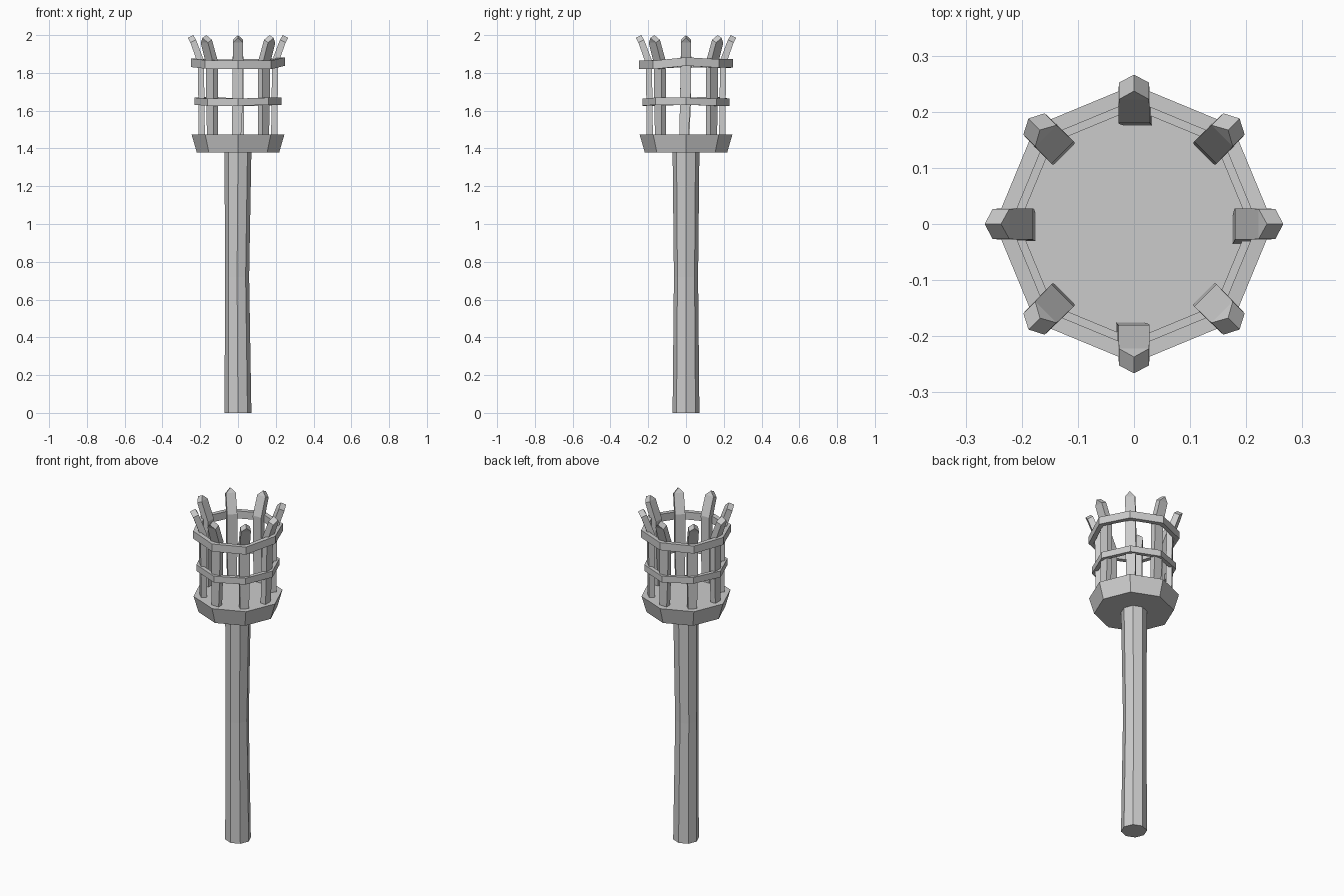
import bpy, math
from mathutils import Vector

if "Cube" in bpy.data.objects:
    bpy.data.objects.remove(bpy.data.objects["Cube"])

N = 8

def make(name, verts, faces):
    me = bpy.data.meshes.new(name)
    me.from_pydata(verts, [], faces)
    me.update()
    ob = bpy.data.objects.new(name, me)
    bpy.context.collection.objects.link(ob)
    return ob

def bridge(a, b, n):
    """Quads joining two loops of n vertices starting at a and b."""
    return [(a + i, a + (i + 1) % n, b + (i + 1) % n, b + i) for i in range(n)]

def polar(r, i, z, dx=0, dy=0):
    a = math.tau * i / N
    return (r * math.cos(a) + dx, r * math.sin(a) + dy, z)

def lathe(name, rings):
    """Closed octagonal solid from (radius, z, dx, dy) rings."""
    verts = [polar(r, i, z, dx, dy) for r, z, dx, dy in rings for i in range(N)]
    faces = [tuple(reversed(range(N))), tuple(range(len(verts) - N, len(verts)))]
    for k in range(len(rings) - 1):
        faces += bridge(k * N, (k + 1) * N, N)
    return make(name, verts, faces)

def hoop(name, r_in, r_out, height, zs):
    """Octagonal band whose corners sit at slightly uneven heights."""
    verts = []
    for r, s in ((r_out, -1), (r_out, 1), (r_in, 1), (r_in, -1)):
        verts += [polar(r, i, zs[i] + s * height / 2) for i in range(N)]
    faces = []
    for k in range(4):
        faces += bridge(k * N, (k + 1) % 4 * N, N)
    return make(name, verts, faces)

def prong(name, i, skew):
    """Upright slat, bent outwards near the top, with a pointed roof end."""
    # each section: inner r, inner z, outer r, outer z, half width, sideways shift
    sections = [(0.175, 1.46, 0.208, 1.46, 0.024, skew),
                (0.178, 1.65, 0.210, 1.65, 0.028, skew * 0.3),
                (0.180, 1.865, 0.213, 1.85, 0.028, 0),
                (0.222, 1.975, 0.252, 1.96, 0.027, 0)]
    a = math.tau * i / N
    u, t = Vector((math.cos(a), math.sin(a), 0)), Vector((-math.sin(a), math.cos(a), 0))
    up = Vector((0, 0, 1))
    verts = []
    for ri, zi, ro, zo, w, s in sections:
        verts += [u * ri + t * (s - w) + up * zi, u * ro + t * (s - w) + up * zo,
                  u * ro + t * (s + w) + up * zo, u * ri + t * (s + w) + up * zi]
    verts += [u * 0.237 + up * 2.0, u * 0.266 + up * 1.985]
    faces = [(3, 2, 1, 0)]
    for k in range(3):
        faces += bridge(k * 4, k * 4 + 4, 4)
    faces += [(12, 13, 17, 16), (14, 15, 16, 17), (13, 14, 17), (15, 12, 16)]
    return make(name, verts, faces)

# Pole, slightly thinner in the middle
lathe("pole", [(0.071, 0, 0, 0), (0.064, 0.72, -0.005, 0), (0.071, 1.39, 0, 0)])

# Flared octagonal cup
lathe("cup", [(0.218, 1.378, 0, 0), (0.246, 1.475, 0, 0)])

# Basket hoops
hoop("lower_hoop", 0.205, 0.230, 0.038,
     [1.65, 1.645, 1.645, 1.655, 1.65, 1.645, 1.645, 1.65])
hoop("upper_hoop", 0.220, 0.248, 0.045,
     [1.86, 1.85, 1.85, 1.848, 1.853, 1.845, 1.842, 1.842])

# Ring of prongs
skews = [-0.012, 0, -0.008, 0, 0.006, 0, -0.008, 0]
for i in range(N):
    prong(f"prong_{i + 1}", i, skews[i])
